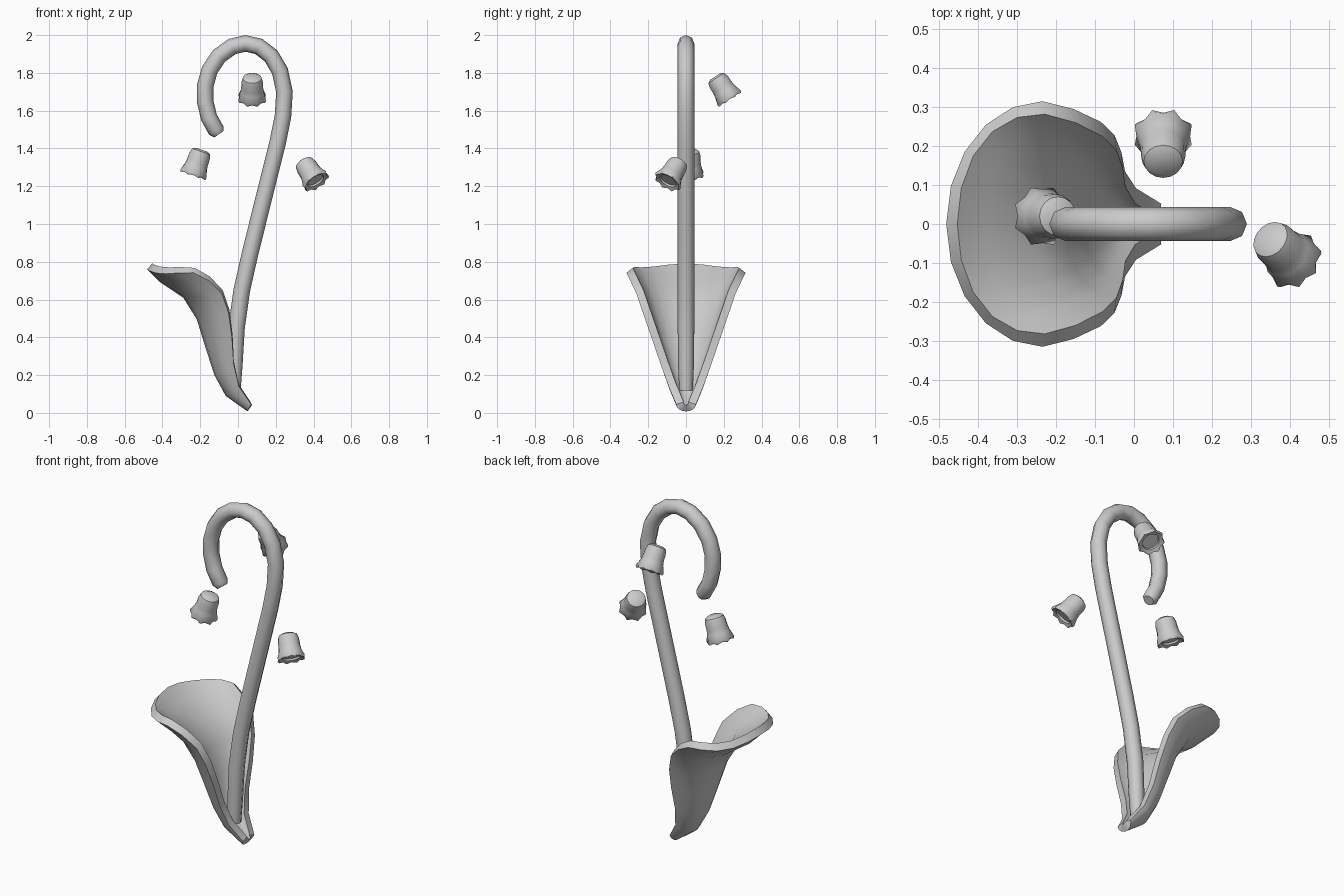
import bpy, bmesh
from math import sin, cos, pi, radians
from mathutils import Vector

if "Cube" in bpy.data.objects:
    bpy.data.objects.remove(bpy.data.objects["Cube"])


def finish(name, bm, thickness=0.0, angle=40):
    bm.normal_update()
    mesh = bpy.data.meshes.new(name)
    bm.to_mesh(mesh)
    bm.free()
    obj = bpy.data.objects.new(name, mesh)
    bpy.context.collection.objects.link(obj)
    bpy.ops.object.select_all(action='DESELECT')
    obj.select_set(True)
    bpy.context.view_layer.objects.active = obj
    if thickness:
        mod = obj.modifiers.new("wall", 'SOLIDIFY')
        mod.thickness, mod.offset = thickness, 1
        bpy.ops.object.modifier_apply(modifier=mod.name)
    bpy.ops.object.shade_smooth_by_angle(angle=radians(angle))
    return obj


def skin(bm, rows, closed):
    """Join successive rows of points with quads."""
    rings = [[bm.verts.new(p) for p in row] for row in rows]
    n = len(rings[0])
    for a, b in zip(rings, rings[1:]):
        for j in range(n if closed else n - 1):
            k = (j + 1) % n
            bm.faces.new((a[j], a[k], b[k], b[j]))
    return rings


# Hooked stem: octagonal tube along a path in the xz plane
PATH = [(-0.022, 0.12), (-0.018, 0.25), (-0.008, 0.45), (0.02, 0.65), (0.063, 0.84),
        (0.11, 1.03), (0.16, 1.23), (0.21, 1.43), (0.238, 1.57), (0.246, 1.7),
        (0.222, 1.81), (0.175, 1.89), (0.11, 1.94), (0.04, 1.956), (-0.03, 1.94),
        (-0.10, 1.89), (-0.15, 1.815), (-0.174, 1.73), (-0.174, 1.65),
        (-0.154, 1.565), (-0.115, 1.495), (-0.101, 1.475)]
pts = [Vector((x, 0, z)) for x, z in PATH]
side = Vector((0, 1, 0))
rows = []
for i, p in enumerate(pts):
    t = (pts[min(i + 1, len(pts) - 1)] - pts[max(i - 1, 0)]).normalized()
    n = side.cross(t)
    r = 0.03 if i == len(pts) - 1 else min(0.044, 0.036 + 0.006 * i)
    rows.append([p + r * (n * cos(2 * pi * k / 8) + side * sin(2 * pi * k / 8))
                 for k in range(8)])
bm = bmesh.new()
rings = skin(bm, rows, True)
bm.faces.new(rings[0])
bm.faces.new(rings[-1])
bmesh.ops.recalc_face_normals(bm, faces=bm.faces)
finish("hooked_stem", bm, angle=50)

# Cupped leaf: spine x, z, then side edge x, half width, z for each row
LEAF = [(0.05, 0.008, 0.07, 0.052, 0.045), (-0.065, 0.09, 0.005, 0.092, 0.14),
        (-0.125, 0.20, -0.023, 0.135, 0.26), (-0.172, 0.345, -0.032, 0.183, 0.40),
        (-0.218, 0.495, -0.05, 0.228, 0.53), (-0.29, 0.61, -0.085, 0.262, 0.63),
        (-0.41, 0.69, -0.155, 0.295, 0.70), (-0.482, 0.76, -0.235, 0.315, 0.742)]
rows = []
for i, (sx, sz, ex, ey, ez) in enumerate(LEAF):
    row = []
    for j in range(11):
        a = (j / 5 - 1) * pi / 2
        c = cos(a)
        dip = 0.018 * sin(2 * a) ** 2 if i == len(LEAF) - 1 else 0
        row.append((ex + (sx - ex) * c, ey * sin(a), ez + (sz - ez) * c - dip))
    rows.append(row)
bm = bmesh.new()
skin(bm, rows, False)
finish("cupped_leaf", bm, thickness=0.042)

# Bell flowers: radius, distance from the tip, lobe depth; rim turns into the hollow
BELL = [(0.032, 0.0, 0), (0.05, 0.01, 0), (0.057, 0.035, 0), (0.058, 0.07, 0),
        (0.062, 0.095, 0.001), (0.074, 0.132, 0.005), (0.069, 0.144, 0.005),
        (0.048, 0.136, 0), (0.046, 0.126, 0)]


def bell(name, top, bottom):
    top = Vector(top)
    axis = (Vector(bottom) - top).normalized()
    u = axis.cross(side).normalized()
    v = axis.cross(u)
    rows = []
    for r, h, lobe in BELL:
        row = []
        for k in range(16):
            a = 2 * pi * k / 16
            wave = lobe * (1 if k % 2 else -1)
            row.append(top + axis * (h + wave * 0.6)
                       + (u * cos(a) + v * sin(a)) * (r + wave))
        rows.append(row)
    bm = bmesh.new()
    rings = skin(bm, rows, True)
    bm.faces.new(rings[0])
    bm.faces.new(rings[-1])
    bmesh.ops.recalc_face_normals(bm, faces=bm.faces)
    finish(name, bm, angle=45)


bell("bell_flower_back", (0.075, 0.155, 1.781), (0.075, 0.23, 1.665))
bell("bell_flower_left", (-0.192, 0.02, 1.393), (-0.24, 0.02, 1.253))
bell("bell_flower_right", (0.345, -0.035, 1.33), (0.413, -0.097, 1.226))
